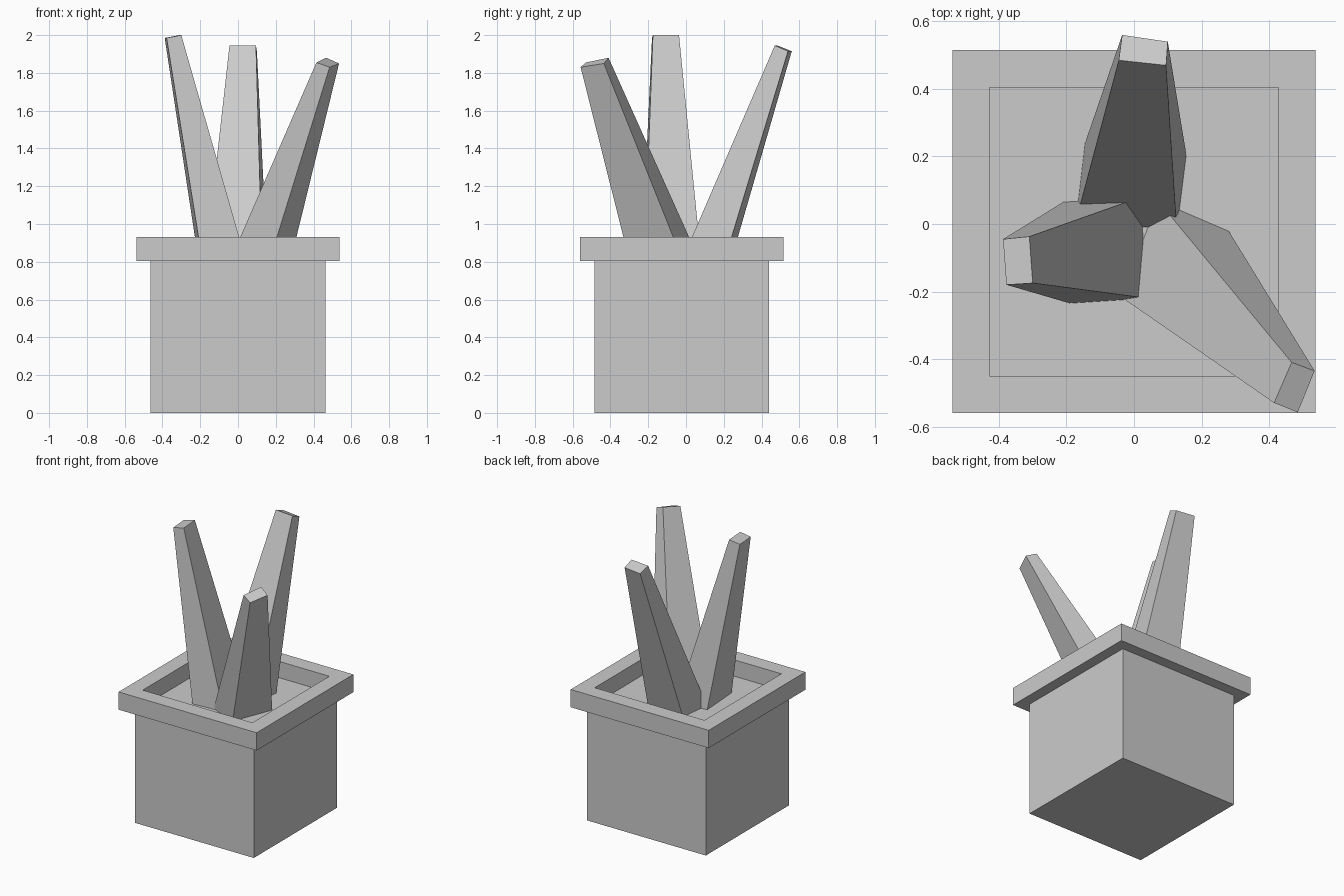
import bpy
import bmesh

default = bpy.data.objects.get("Cube")
if default:
    bpy.data.objects.remove(default, do_unlink=True)

# One plain grey for everything
grey = bpy.data.materials.new("plain_grey")
grey.use_nodes = True
colour = (0.6, 0.6, 0.6, 1.0)
grey.diffuse_color = colour
grey.node_tree.nodes["Principled BSDF"].inputs["Base Color"].default_value = colour


def loft(name, rings):
    """Join four-cornered rings from bottom to top and cap both ends."""
    bm = bmesh.new()
    loops = [[bm.verts.new(p) for p in ring] for ring in rings]
    for low, high in zip(loops, loops[1:]):
        for i in range(4):
            j = (i + 1) % 4
            bm.faces.new((low[i], low[j], high[j], high[i]))
    bm.faces.new(loops[0][::-1])
    bm.faces.new(loops[-1])
    bmesh.ops.recalc_face_normals(bm, faces=bm.faces)
    mesh = bpy.data.meshes.new(name)
    bm.to_mesh(mesh)
    bm.free()
    mesh.materials.append(grey)
    obj = bpy.data.objects.new(name, mesh)
    bpy.context.collection.objects.link(obj)
    return obj


def square(half, z, cy=-0.0225):
    return [(sx * half, cy + sy * half, z)
            for sx, sy in ((-1, -1), (1, -1), (1, 1), (-1, 1))]


# Square pot: straight body, overhanging rim, recessed soil floor
SOIL = 0.815
profile = [(0.4625, 0), (0.4625, 0.805), (0.5375, 0.805),
           (0.5375, 0.93), (0.4275, 0.93), (0.4275, SOIL)]
loft("pot", [square(half, z) for half, z in profile])


# Tapered leaves: base outline on the soil, tilted tip outline
def leaf(name, base, tip):
    loft(name, [[(x, y, SOIL - 0.004) for x, y in base], tip])


leaf("back_leaf",
     [(-0.172, 0.01), (0.127, -0.02), (0.155, 0.205), (-0.145, 0.24)],
     [(-0.045, 0.485, 1.945), (0.095, 0.47, 1.945),
      (0.10, 0.54, 1.915), (-0.035, 0.56, 1.915)])
leaf("right_leaf",
     [(-0.21, 0.065), (-0.19, -0.235), (0.04, -0.22), (0.02, 0.08)],
     [(-0.388, -0.045, 1.985), (-0.378, -0.18, 1.985),
      (-0.30, -0.175, 2.0), (-0.31, -0.037, 2.0)])
leaf("front_left_leaf",
     [(-0.04, -0.215), (0.169, -0.301), (0.28, -0.02), (0.07, 0.07)],
     [(0.415, -0.53, 1.855), (0.485, -0.558, 1.83),
      (0.535, -0.435, 1.85), (0.467, -0.41, 1.88)])
